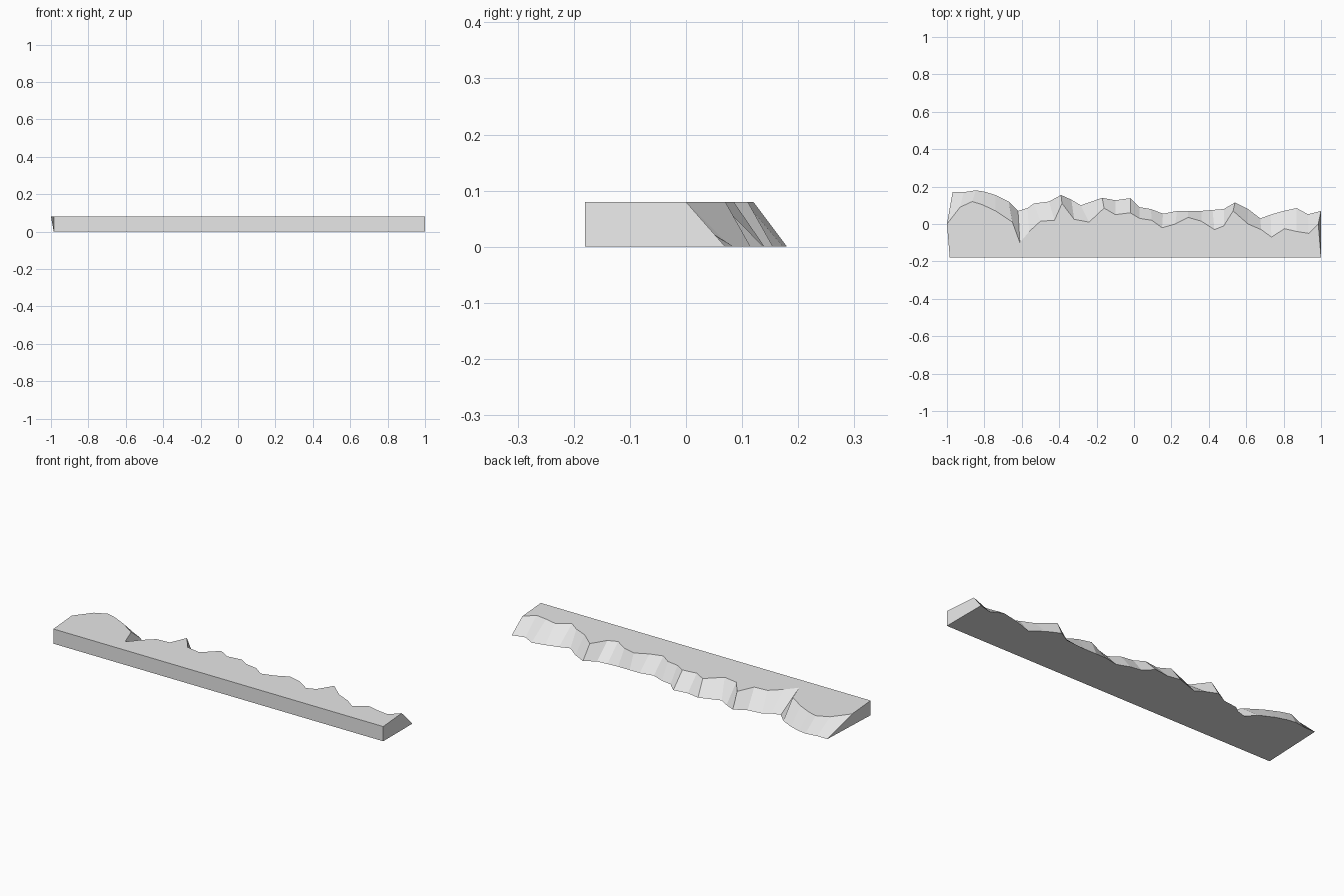
import bpy
import bmesh

# Remove the default object
default_object = bpy.data.objects.get("Cube")
if default_object:
    bpy.data.objects.remove(default_object, do_unlink=True)


def make_material(name, color):
    """Create a flat colour that shows in the viewport and in a render."""
    material = bpy.data.materials.new(name)
    material.use_nodes = True
    material.diffuse_color = color
    shader = material.node_tree.nodes["Principled BSDF"]
    shader.inputs["Base Color"].default_value = color
    shader.inputs["Roughness"].default_value = 0.8
    return material


def add_outline(bm, outline, height):
    """Turn an outline in hundredths into a ring of vertices."""
    return [bm.verts.new((x / 100, y / 100, height)) for x, y in outline]


def build_slab(name, lower, upper, height, material):
    """Join two flat outlines with side walls, bottom and top."""
    bm = bmesh.new()
    bottom_ring = add_outline(bm, lower, 0)
    top_ring = add_outline(bm, upper, height)
    bm.faces.new(bottom_ring)
    bm.faces.new(top_ring)
    count = len(bottom_ring)
    for i in range(count):
        j = (i + 1) % count
        bm.faces.new((bottom_ring[i], bottom_ring[j], top_ring[j], top_ring[i]))
    bmesh.ops.recalc_face_normals(bm, faces=bm.faces)

    mesh = bpy.data.meshes.new(name)
    bm.to_mesh(mesh)
    bm.free()
    mesh.materials.append(material)
    slab = bpy.data.objects.new(name, mesh)
    bpy.context.scene.collection.objects.link(slab)
    return slab


# Straight front edge, shared by the bottom and the top
front_edge = [(100, -18), (-98.5, -18)]

# Ragged foot of the slope at the back, from right to left
slope_foot = [
    (-97, 17), (-91, 17), (-84.5, 18), (-80, 17.3), (-74, 15.5), (-67, 12),
    (-62, 7), (-57, 8.5), (-53.5, 11), (-45.5, 12), (-39, 15.5), (-33.5, 13),
    (-28.5, 10), (-17, 14), (-10, 12.7), (-2, 13.8), (3, 9), (9, 8),
    (15.5, 5.5), (23, 7), (29, 7), (36, 7), (42, 7.5), (48, 8),
    (54, 11.5), (61, 8), (67.5, 3), (73, 5), (80, 7), (87, 8.5),
    (93, 5.2), (100, 7),
]

# Ragged crest of the slope, point for point above the foot
slope_crest = [
    (-100, 0), (-93, 9), (-86.5, 12), (-81.5, 10.5), (-74, 7), (-65, 1),
    (-61, -10), (-56, -4), (-50, 1.5), (-42.5, 2), (-38.5, 11), (-32, 2.5),
    (-24, 1), (-16, 8.5), (-10, 5), (-2, 6), (3, 3), (9.5, 2),
    (15, -2), (22, 0), (29, 3.5), (36, 1.5), (43, -3), (48, -1),
    (53, 7), (61, 0), (68, -3), (73.5, -7), (80.5, -2.5), (87, -4),
    (93.5, -5), (98.5, 0),
]

# Rock ledge with a chipped, sloping back
stone = make_material("light grey stone", (0.8, 0.8, 0.8, 1))
build_slab("rock_ledge", slope_foot + front_edge, slope_crest + front_edge, 0.08, stone)
